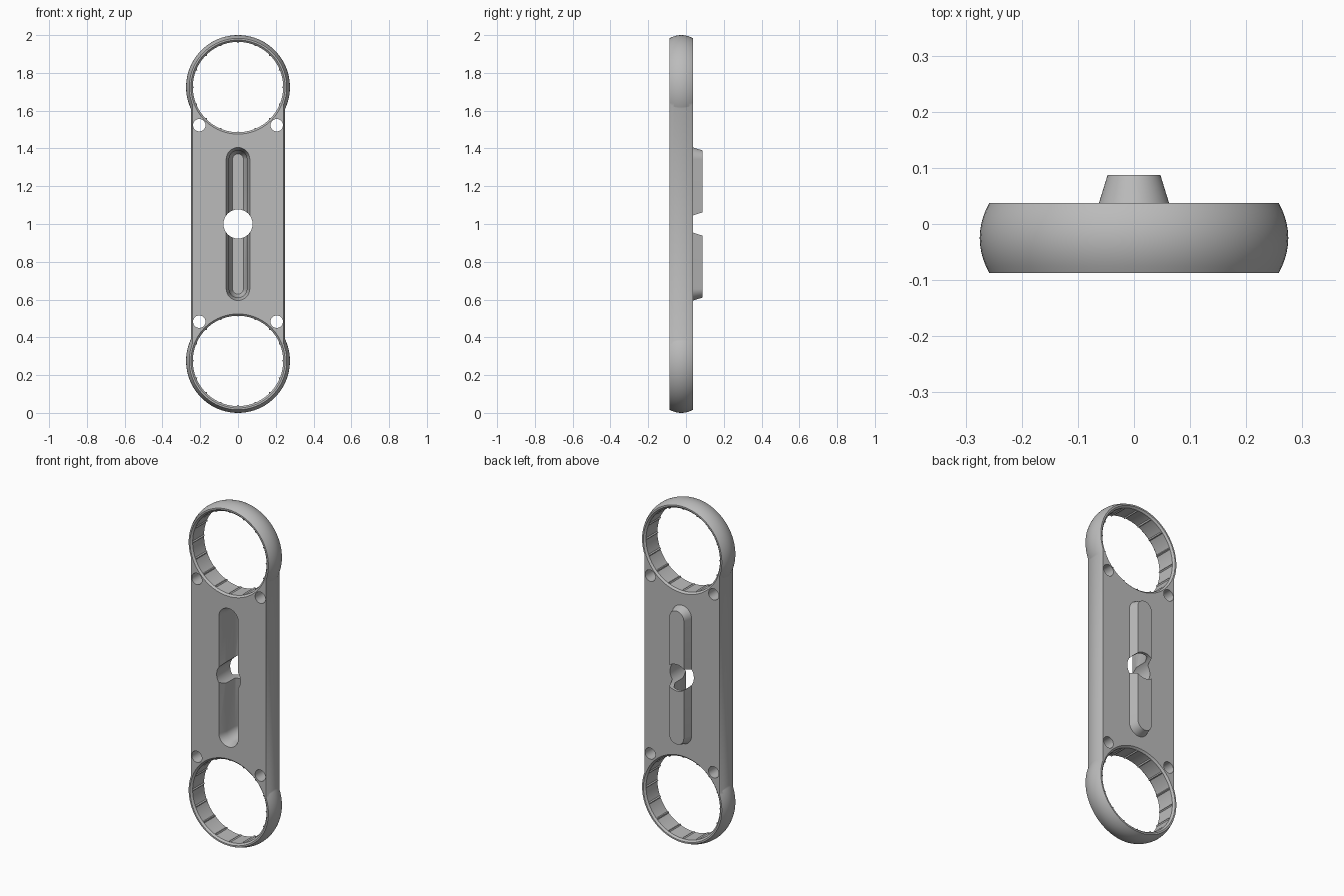
import bpy, bmesh, math
from mathutils import Matrix, Vector

if "Cube" in bpy.data.objects:
    bpy.data.objects.remove(bpy.data.objects["Cube"])

grey = bpy.data.materials.new("plain grey")
grey.use_nodes = True
grey.diffuse_color = (0.5, 0.5, 0.5, 1)
grey.node_tree.nodes["Principled BSDF"].inputs["Base Color"].default_value = grey.diffuse_color

FRONT, BACK = -0.0875, 0.0375
MID, HALF = (FRONT + BACK) / 2, (BACK - FRONT) / 2
RING_Z = (0.275, 1.725)
BORE = 0.239


def finish(bm, name):
    bmesh.ops.recalc_face_normals(bm, faces=bm.faces)
    mesh = bpy.data.meshes.new(name)
    bm.to_mesh(mesh)
    bm.free()
    mesh.materials.append(grey)
    obj = bpy.data.objects.new(name, mesh)
    bpy.context.collection.objects.link(obj)
    return obj


def skin(bm, loops):
    """Bridge equal closed loops of points and cap both ends."""
    rings = [[bm.verts.new(p) for p in loop] for loop in loops]
    n = len(rings[0])
    for a, b in zip(rings, rings[1:]):
        for i in range(n):
            j = (i + 1) % n
            bm.faces.new((a[i], a[j], b[j], b[i]))
    bm.faces.new(rings[0])
    bm.faces.new(rings[-1])


def loft(name, profile, x=0, z=1, straight=0, steps=96):
    """Round or long-slot solid along y from (radius, y) pairs."""
    loops = []
    for r, y in profile:
        loop = []
        for sign, start in ((1, 0), (-1, math.pi)):
            # a slot repeats its side points, a plain circle must not
            for i in range(steps // 2 + (1 if straight else 0)):
                a = start + math.tau * i / steps
                loop.append((x + r * math.cos(a), y, z + sign * straight + r * math.sin(a)))
        loops.append(loop)
    bm = bmesh.new()
    skin(bm, loops)
    return finish(bm, name)


def boolean(target, tool, operation):
    tool.hide_render = True
    mod = target.modifiers.new(operation, 'BOOLEAN')
    mod.operation = operation
    mod.solver = 'EXACT'
    mod.object = tool
    bpy.context.view_layer.objects.active = target
    bpy.ops.object.modifier_apply(modifier=mod.name)
    bpy.data.objects.remove(tool)


def barrel(width, bulge, count=10):
    """Gently bulging edge profile through the thickness."""
    ts = [-1 + 2 * i / count for i in range(count + 1)]
    return [(width - bulge * t * t, MID + HALF * t) for t in ts]


# Plate with slightly rounded long sides
side = barrel(0.25, 0.008)
section = side + [(-x, y) for x, y in reversed(side)]
bm = bmesh.new()
skin(bm, [[(x, y, z) for x, y in section] for z in RING_Z])
body = finish(bm, "holder_body")

# End rings and the raised back ridge
for z in RING_Z:
    boolean(body, loft("end_ring", barrel(0.275, 0.017), z=z), 'UNION')
ridge = [(0.0625, 0), (0.0625, BACK), (0.047, BACK + 0.05)]
boolean(body, loft("back_ridge", ridge, straight=0.3425, steps=48), 'UNION')

# Bores with chamfered rims
bore = [(BORE + 0.02, FRONT - 0.01), (BORE, FRONT + 0.01),
        (BORE, BACK - 0.01), (BORE + 0.02, BACK + 0.01)]
for z in RING_Z:
    boolean(body, loft("ring_bore", bore, z=z), 'DIFFERENCE')

# Front groove, hollow behind the ridge
groove = [(0.0656, FRONT - 0.01), (0.047, FRONT + 0.05),
          (0.046, BACK), (0.029, BACK + 0.033)]
boolean(body, loft("front_groove", groove, straight=0.3425, steps=48), 'DIFFERENCE')

# Centre hole and four screw holes
through = (-0.2, 0.2)
boolean(body, loft("centre_hole", [(0.077, y) for y in through]), 'DIFFERENCE')
for x in (-0.205, 0.205):
    for z in (-0.52, 0.52):
        hole = loft("screw_hole", [(0.033, y) for y in through], x, 1.003 + z, steps=32)
        boolean(body, hole, 'DIFFERENCE')

bpy.ops.object.select_all(action='DESELECT')
body.select_set(True)
bpy.context.view_layer.objects.active = body
bpy.ops.object.shade_smooth_by_angle(angle=math.radians(28))

# Small grip ribs inside both bores
for label, z in zip(("lower", "upper"), RING_Z):
    bm = bmesh.new()
    for i in range(16):
        turn = Matrix.Rotation(math.tau * i / 16, 3, 'Y')
        corners = ((-0.008, BORE + 0.002), (0, BORE - 0.006), (0.008, BORE + 0.002))
        skin(bm, [[turn @ Vector((x, y, r)) + Vector((0, 0, z)) for x, r in corners]
                  for y in (FRONT + 0.01, BACK - 0.01)])
    finish(bm, label + "_grip_ribs")
